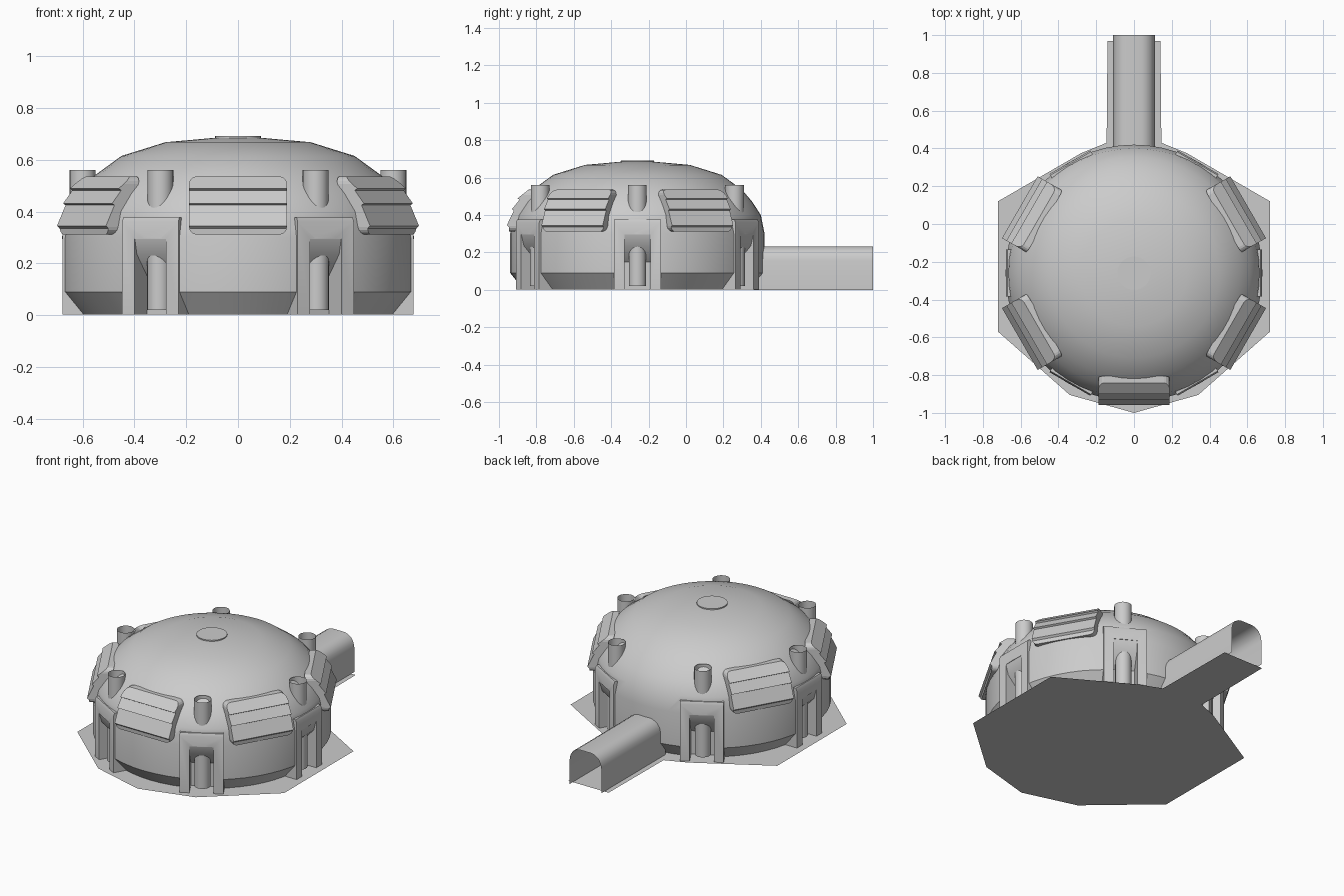
import bpy, bmesh
from math import cos, sin, pi, radians
from mathutils import Matrix

if "Cube" in bpy.data.objects:
    bpy.data.objects.remove(bpy.data.objects["Cube"], do_unlink=True)

CENTRE_Y = -0.26
FLOOR = 0.003


def make(name, bm):
    bmesh.ops.recalc_face_normals(bm, faces=bm.faces)
    mesh = bpy.data.meshes.new(name)
    bm.to_mesh(mesh)
    bm.free()
    ob = bpy.data.objects.new(name, mesh)
    bpy.context.collection.objects.link(ob)
    return ob


def activate(ob):
    bpy.ops.object.select_all(action='DESELECT')
    ob.select_set(True)
    bpy.context.view_layer.objects.active = ob


def smooth(ob, angle=32):
    activate(ob)
    bpy.ops.object.shade_smooth_by_angle(angle=radians(angle))


def prism(bm, points, to3d, a, b, closed=True):
    """Sweep a 2D outline from depth a to depth b."""
    rings = [[bm.verts.new(to3d(u, v, d)) for u, v in points] for d in (a, b)]
    n = len(points)
    for i in range(n if closed else n - 1):
        j = (i + 1) % n
        bm.faces.new((rings[0][i], rings[0][j], rings[1][j], rings[1][i]))
    if closed:
        for ring in rings:
            bm.faces.new(ring)
    return bm


def side_profile(u, v, d):
    return (u, d, v)


def front_profile(u, v, d):
    return (d, u, v)


def turn(degrees):
    return Matrix.Translation((0, CENTRE_Y, 0)) @ Matrix.Rotation(radians(degrees), 4, 'Z')


def radial_prisms(name, profile, half, angles):
    """The same wedge repeated around the dome axis, in one mesh."""
    bm = bmesh.new()
    for angle in angles:
        part = prism(bmesh.new(), profile, side_profile, -half, half)
        part.transform(turn(angle))
        temp = bpy.data.meshes.new("temp")
        part.to_mesh(temp)
        part.free()
        bm.from_mesh(temp)
        bpy.data.meshes.remove(temp)
    return make(name, bm)


def boolean(ob, other, operation):
    mod = ob.modifiers.new(operation.lower(), 'BOOLEAN')
    mod.operation = operation
    mod.solver = 'EXACT'
    mod.object = other
    activate(ob)
    bpy.ops.object.modifier_apply(modifier=mod.name)
    bpy.data.objects.remove(other, do_unlink=True)


def scatter(ob, angles):
    """Place the part at each angle around the dome, sharing one mesh."""
    for i, angle in enumerate(angles):
        copy = ob if i == 0 else ob.copy()
        if i:
            bpy.context.collection.objects.link(copy)
        copy.name = f"{ob.name.split('.')[0]}.{i + 1:03d}"
        copy.matrix_world = turn(angle)


def tube(name, r, radius, low, high, capped):
    bm = bmesh.new()
    bmesh.ops.create_cone(bm, cap_ends=capped, segments=24, radius1=radius,
                          radius2=radius, depth=high - low,
                          matrix=Matrix.Translation((r, 0, (low + high) / 2)))
    ob = make(name, bm)
    smooth(ob)
    return ob


bay_angles = range(0, 360, 60)
panel_angles = (270, 330, 30, 150, 210)

# Dome shell, lathed around its axis
profile = [(0, FLOOR), (0.61, FLOOR), (0.68, 0.09), (0.68, 0.3), (0.66, 0.4),
           (0.615, 0.47), (0.56, 0.535), (0.45, 0.615), (0.28, 0.668),
           (0.09, 0.685), (0, 0.686)]
bm = bmesh.new()
verts = [bm.verts.new((r, 0, z)) for r, z in profile]
edges = [bm.edges.new(pair) for pair in zip(verts, verts[1:])]
bmesh.ops.spin(bm, geom=verts + edges, cent=(0, 0, 0), axis=(0, 0, 1),
               angle=2 * pi, steps=56, use_merge=True)
bmesh.ops.remove_doubles(bm, verts=bm.verts, dist=0.0005)
bm.transform(turn(0))
dome = make("dome", bm)

# Square bays around the wall, each with a sloped-ceiling niche
bay = [(0.5, FLOOR), (0.678, FLOOR), (0.678, 0.36), (0.67, 0.377), (0.5, 0.377)]
niche = [(0.58, -0.1), (0.58, 0.15), (0.66, 0.235), (0.676, 0.295),
         (0.8, 0.295), (0.8, -0.1)]
boolean(dome, radial_prisms("bays", bay, 0.125, bay_angles), 'UNION')
boolean(dome, radial_prisms("niche_cutter", niche, 0.07, bay_angles), 'DIFFERENCE')
smooth(dome)

# Pipes standing in the niches and open vent stacks above them
scatter(tube("niche_pipe", 0.61, 0.046, 0.02, 0.26, True), bay_angles)
scatter(tube("vent_stack", 0.6, 0.05, 0.4, 0.56, False), bay_angles)

# Louvred panels with rounded corners
slats = [(0.60, 0.31), (0.685, 0.31), (0.687, 0.335), (0.698, 0.345),
         (0.66, 0.425), (0.671, 0.431), (0.63, 0.482), (0.641, 0.489),
         (0.58, 0.537), (0.545, 0.537)]
panel = make("louvre_panel", prism(bmesh.new(), slats, side_profile, -0.19, 0.19))
corner = 0.03
outline = []
for k, (sy, sz) in enumerate(((1, 1), (-1, 1), (-1, -1), (1, -1))):
    for step in range(5):
        a = (k + step / 4) * pi / 2
        outline.append((sy * (0.189 - corner) + corner * cos(a),
                        0.4235 + sz * (0.1125 - corner) + corner * sin(a)))
boolean(panel, make("corner_cutter", prism(bmesh.new(), outline, front_profile, 0.4, 0.8)),
        'INTERSECT')
scatter(panel, panel_angles)

# Round cap on the crown
bm = bmesh.new()
bmesh.ops.create_cone(bm, cap_ends=True, segments=32, radius1=0.088, radius2=0.088,
                      depth=0.02, matrix=Matrix.Translation((0, CENTRE_Y, 0.682)))
smooth(make("crown_cap", bm))

# Open entrance tunnel at the back
half = [(0.11, 0), (0.11, 0.155), (0.104, 0.185), (0.088, 0.212), (0.062, 0.228), (0.04, 0.233)]
arch = half + [(-x, z) for x, z in reversed(half)]
tunnel = make("entrance_tunnel",
              prism(bmesh.new(), arch, side_profile, 0.36, 1.0, closed=False))
smooth(tunnel)

# Ground plate with the strip under the tunnel
right_edge = [(0, -1), (0.34, -0.905), (0.72, -0.57), (0.72, 0.12), (0.28, 0.375),
              (0.145, 0.43), (0.14, 0.97)]
bm = bmesh.new()
rim = right_edge + [(-x, y) for x, y in reversed(right_edge[1:])]
bm.faces.new([bm.verts.new((x, y, 0)) for x, y in rim])
make("ground_plate", bm)
